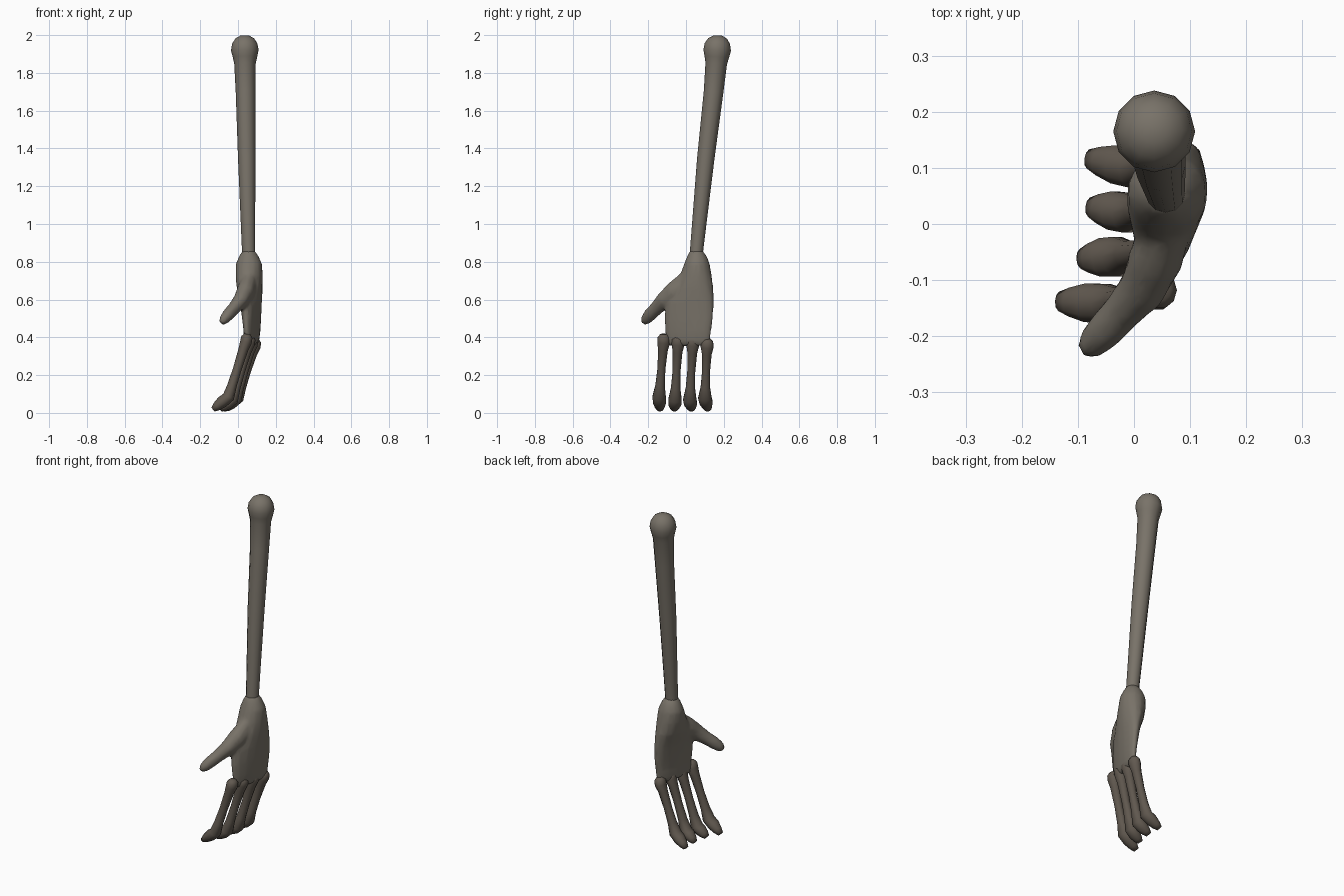
import bpy, bmesh, math
from mathutils import Vector


def material(name, rgb):
    m = bpy.data.materials.new(name)
    m.diffuse_color = (*rgb, 1)
    return m


SKIN = material("weathered_skin", (0.19, 0.17, 0.14))
DARK = material("dark_fingers", (0.12, 0.10, 0.08))


def loft(name, sections, sides, mat, twist=0.0, follow=True):
    """Elliptical tube; each section is (x, y, z, thickness radius, width radius)."""
    bm = bmesh.new()
    pts = [Vector(s[:3]) for s in sections]
    rings = []
    for i, s in enumerate(sections):
        t = (pts[min(i + 1, len(pts) - 1)] - pts[max(i - 1, 0)]).normalized()
        if not follow:
            t = Vector((0, 0, -1))
        w = Vector((math.sin(twist), math.cos(twist), 0))
        w = (w - t * w.dot(t)).normalized()
        v = t.cross(w)
        ring = []
        for k in range(sides):
            a = 2 * math.pi * k / sides
            p = pts[i] + v * s[3] * math.cos(a) + w * s[4] * math.sin(a)
            p.z = max(p.z, 0)
            ring.append(bm.verts.new(p))
        rings.append(ring)
    for a, b in zip(rings, rings[1:]):
        for k in range(sides):
            n = (k + 1) % sides
            bm.faces.new((a[k], a[n], b[n], b[k]))
    bm.faces.new(rings[0])
    bm.faces.new(rings[-1])
    bmesh.ops.recalc_face_normals(bm, faces=bm.faces)
    me = bpy.data.meshes.new(name)
    bm.to_mesh(me)
    bm.free()
    me.materials.append(mat)
    ob = bpy.data.objects.new(name, me)
    bpy.context.collection.objects.link(ob)
    for p in me.polygons:
        p.use_smooth = True
    return ob


# Forearm with rounded elbow knob
arm = [(0.036, 0.167, 1.998, 0.022), (0.036, 0.167, 1.982, 0.05), (0.036, 0.166, 1.955, 0.067),
       (0.036, 0.165, 1.92, 0.073), (0.037, 0.163, 1.885, 0.065), (0.037, 0.16, 1.85, 0.057),
       (0.04, 0.146, 1.7, 0.052), (0.046, 0.105, 1.35, 0.046), (0.053, 0.07, 1.0, 0.038),
       (0.056, 0.056, 0.86, 0.035), (0.057, 0.053, 0.8, 0.035)]
loft("forearm", [s + (s[3],) for s in arm], 12, SKIN)

# Palm, twisted so the thumb side sits further forward
palm = loft("hand", [
    (0.057, 0.055, 0.86, 0.032, 0.034), (0.057, 0.058, 0.83, 0.052, 0.052),
    (0.058, 0.058, 0.79, 0.07, 0.068), (0.059, 0.052, 0.73, 0.072, 0.085),
    (0.062, 0.04, 0.66, 0.066, 0.108), (0.068, 0.02, 0.58, 0.05, 0.132),
    (0.072, 0.014, 0.5, 0.04, 0.135), (0.074, 0.012, 0.43, 0.033, 0.127),
    (0.07, 0.01, 0.38, 0.03, 0.122), (0.068, 0.01, 0.355, 0.02, 0.11)],
    14, SKIN, 0.25, False)

# Thumb
thumb = loft("thumb", [
    (0.06, 0.0, 0.7, 0.04, 0.05), (0.04, -0.06, 0.64, 0.05, 0.058),
    (0.015, -0.115, 0.595, 0.043, 0.048), (-0.02, -0.155, 0.555, 0.035, 0.038),
    (-0.052, -0.19, 0.52, 0.033, 0.036), (-0.076, -0.214, 0.492, 0.027, 0.029),
    (-0.088, -0.226, 0.476, 0.014, 0.015)], 10, SKIN, 0.3)

# Merge palm and thumb into one flowing surface
bpy.ops.object.select_all(action='DESELECT')
thumb.select_set(True)
palm.select_set(True)
bpy.context.view_layer.objects.active = palm
bpy.ops.object.join()
rm = palm.modifiers.new("merge", 'REMESH')
rm.mode = 'VOXEL'
rm.voxel_size = 0.009
rm.use_smooth_shade = True
sm = palm.modifiers.new("soften", 'SMOOTH')
sm.factor = 0.5
sm.iterations = 6
dc = palm.modifiers.new("simplify", 'DECIMATE')
dc.ratio = 0.2

# Fingers: knuckle, thin shaft, swollen joint, forward-bent tip
# (name, knuckle x y z, joint x y z, tip x y)
fingers = [
    ("index", (0.044, -0.118, 0.385), (-0.05, -0.142, 0.085), (-0.132, -0.138)),
    ("middle", (0.06, -0.042, 0.375), (-0.03, -0.058, 0.07), (-0.094, -0.062)),
    ("ring", (0.075, 0.036, 0.37), (-0.012, 0.02, 0.07), (-0.078, 0.03)),
    ("little", (0.09, 0.112, 0.36), (0.0, 0.1, 0.08), (-0.08, 0.116)),
]
for name, k, j, tip in fingers:
    K, J = Vector(k), Vector(j)
    T = Vector((tip[0], tip[1], 0.018))
    up = Vector((0.006, 0, 0.032))
    path = [(K + up, 0.016, 0.018), (K + up * 0.5, 0.03, 0.033), (K - up * 0.3, 0.031, 0.036),
            (K.lerp(J, 0.17), 0.026, 0.027), (K.lerp(J, 0.5), 0.023, 0.022),
            (K.lerp(J, 0.8), 0.025, 0.026), (J, 0.032, 0.037),
            (J.lerp(T, 0.4), 0.032, 0.036), (J.lerp(T, 0.75), 0.025, 0.027),
            (T, 0.014, 0.018)]
    loft(name + "_finger", [(*p, a, b) for p, a, b in path], 10, DARK)
